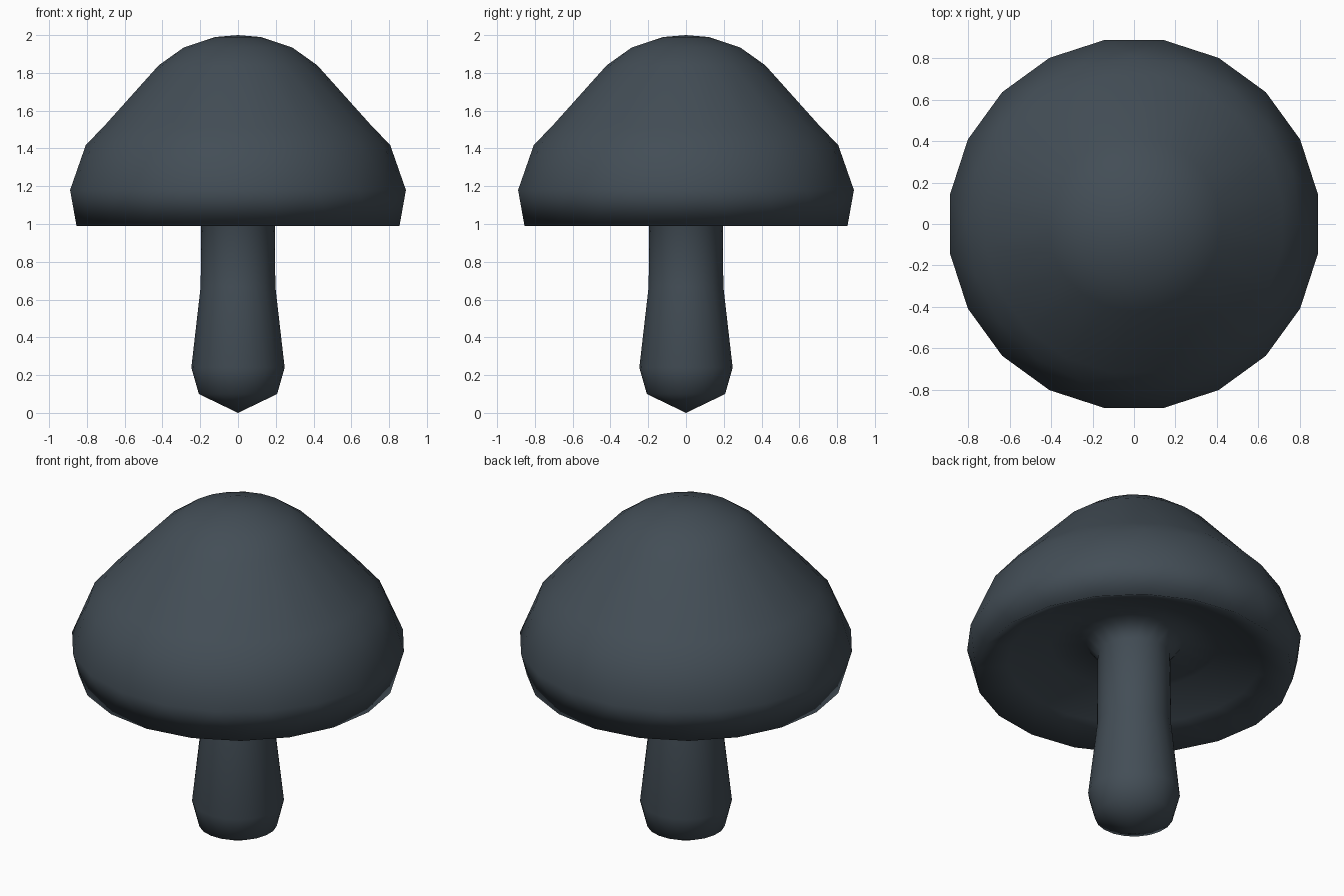
import bpy, bmesh, math

if "Cube" in bpy.data.objects:
    bpy.data.objects.remove(bpy.data.objects["Cube"])

# single dark slate colour
slate = bpy.data.materials.new("dark_slate")
slate.diffuse_color = (0.056, 0.075, 0.093, 1.0)
slate.use_nodes = True
slate.node_tree.nodes["Principled BSDF"].inputs["Base Color"].default_value = slate.diffuse_color


def lathe(name, profile, sides):
    """Revolve (radius, z) points; rings alternate by half a step, joined by triangles."""
    bm = bmesh.new()
    rings = []
    for k, (r, z) in enumerate(profile):
        if r == 0:
            rings.append([bm.verts.new((0, 0, z))] * sides)
        else:
            angles = [2 * math.pi * (i + 0.5 * (k % 2)) / sides for i in range(sides)]
            rings.append([bm.verts.new((r * math.cos(a), r * math.sin(a), z))
                          for a in angles])
    for k, (a, b) in enumerate(zip(rings, rings[1:])):
        for i in range(sides):
            j = (i + 1) % sides
            if k % 2 == 0:
                tris = ((a[i], a[j], b[i]), (a[j], b[j], b[i]))
            else:
                tris = ((a[i], a[j], b[j]), (a[i], b[j], b[i]))
            for t in tris:
                if len(set(t)) == 3:
                    bm.faces.new(t).smooth = True
    bmesh.ops.recalc_face_normals(bm, faces=bm.faces[:])
    mesh = bpy.data.meshes.new(name)
    bm.to_mesh(mesh)
    bm.free()
    mesh.materials.append(slate)
    obj = bpy.data.objects.new(name, mesh)
    bpy.context.collection.objects.link(obj)
    return obj


# stem: pointed swollen foot, straight shaft, flare into the underside
stem = [(0, 0.0), (0.21, 0.10), (0.247, 0.24), (0.2, 0.67), (0.195, 1.1)]
# underside: shallow hollow sloping down to the rim
underside = [(0.26, 1.18), (0.45, 1.155), (0.68, 1.07), (0.855, 0.99)]
# dome: bulging rim, sloping sides, rounded top
dome = [(0.90, 1.18), (0.805, 1.42), (0.725, 1.51), (0.42, 1.84),
        (0.29, 1.935), (0.12, 1.99), (0, 2.0)]

# one continuous skin from the foot to the crown
lathe("mushroom", stem + underside + dome, 20)
